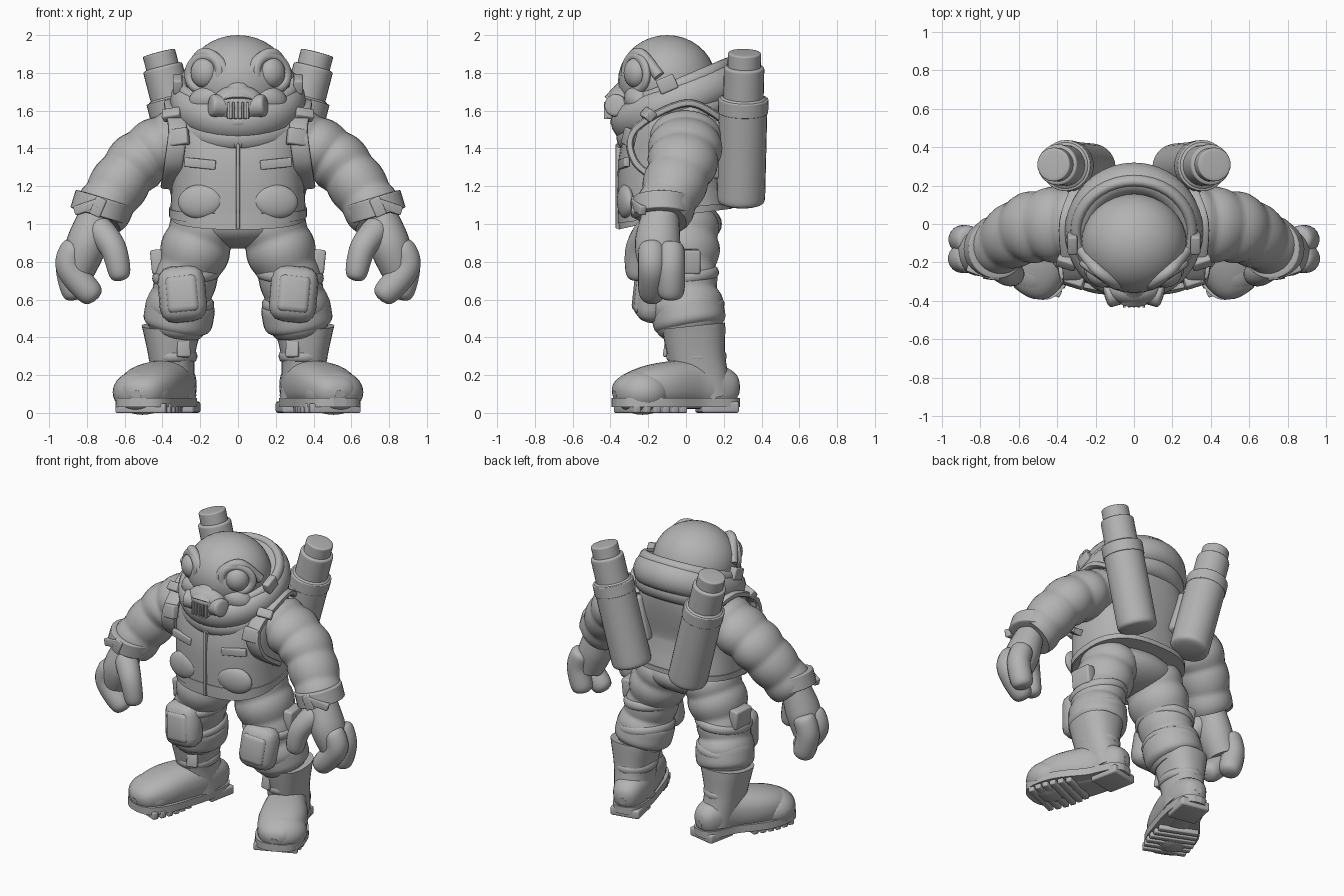
import bpy, bmesh, math
from mathutils import Vector, Matrix, Euler

cube = bpy.data.objects.get("Cube")
if cube:
    bpy.data.objects.remove(cube, do_unlink=True)

grey = bpy.data.materials.new("plain_grey")
grey.use_nodes = True
grey.diffuse_color = (.45, .45, .45, 1)
grey.node_tree.nodes["Principled BSDF"].inputs["Base Color"].default_value = grey.diffuse_color

RIGHTWARD, BACKWARD, UPWARD = Matrix.Identity(3)


def finish(name, bm, mirror):
    """Turn the bmesh into a smooth object, doubled on the other side if asked."""
    bmesh.ops.recalc_face_normals(bm, faces=bm.faces)
    mesh = bpy.data.meshes.new(name)
    bm.to_mesh(mesh)
    bm.free()
    mesh.materials.append(grey)
    part = bpy.data.objects.new(name, mesh)
    bpy.context.collection.objects.link(part)
    if mirror:
        part.modifiers.new("Mirror", 'MIRROR').use_mirror_merge = False
    bpy.ops.object.select_all(action='DESELECT')
    part.select_set(True)
    bpy.context.view_layer.objects.active = part
    bpy.ops.object.shade_smooth_by_angle(angle=math.radians(40))


def blend(values, f):
    """Smooth curve through evenly spaced values."""
    last = len(values) - 1
    if not last:
        return values[0]
    i = min(int(f * last), last - 1)
    t = f * last - i
    a, b, c, d = (values[max(0, min(last, k))] for k in range(i - 1, i + 3))
    return b + ((c - a) * t + (a * 2 - b * 5 + c * 4 - d) * t ** 2 + (b * 3 - a - c * 3 + d) * t ** 3) / 2


def skin(name, centres, sizes, ref, power, sides, closed, mirror, shape=None):
    """Skin superellipse rings; each size is along ref, then across it."""
    bm, rings, count = bmesh.new(), [], len(centres)
    for i, (centre, (along, across)) in enumerate(zip(centres, sizes)):
        before = centres[i - 1] if closed else centres[max(i - 1, 0)]
        after = centres[(i + 1) % count] if closed else centres[min(i + 1, count - 1)]
        tangent = (after - before).normalized()
        u = (ref - tangent * ref.dot(tangent)).normalized()
        v = tangent.cross(u)
        ring = []
        for k in range(sides):
            angle = math.tau * k / sides
            c, s = (math.copysign(abs(q) ** (2 / power), q) for q in (math.cos(angle), math.sin(angle)))
            ring.append(bm.verts.new(centre + u * along * c + v * across * s))
        rings.append(ring)
    for i in range(count if closed else count - 1):
        a, b = rings[i], rings[(i + 1) % count]
        for k in range(sides):
            bm.faces.new((a[k], a[k - 1], b[k - 1], b[k]))
    if not closed:
        bm.faces.new(rings[0])
        bm.faces.new(rings[-1])
    if shape:
        for vert in bm.verts:
            shape(vert.co)
    finish(name, bm, mirror)


def tube(name, path, radii, flat=(1,), ref=RIGHTWARD, power=2, folds=0, ends=0,
         sides=28, rows=32, mirror=True, shape=None):
    """Loft along a path; folds puffs it up in bands, ends rounds it off."""
    path = [Vector(point) for point in path]
    centres, sizes = [], []
    for row in range(rows + 1):
        f = (1 - math.cos(math.pi * row / rows)) / 2 if ends else row / rows
        radius = blend(radii, f)
        if folds:
            radius *= .96 + abs(math.sin(math.pi * folds * f)) * .08
        if ends:
            radius *= max(.05, 1 - abs(2 * f - 1) ** ends) ** .5
        centres.append(blend(path, f))
        sizes.append((radius, radius * blend(flat, f)))
    skin(name, centres, sizes, ref, power, sides, False, mirror, shape)


def loop(name, centre, width, depth, height, thick, turn=(0, 0, 0), mirror=True):
    """Closed elliptical roll, turned about its centre."""
    rot, steps = Euler(turn).to_matrix(), 40
    angles = [math.tau * k / steps for k in range(steps)]
    centres = [Vector(centre) + rot @ Vector((width * math.cos(a), depth * math.sin(a), 0)) for a in angles]
    skin(name, centres, [(height, thick)] * steps, rot @ UPWARD, 2, 16, True, mirror)


def ball(name, centre, radii, turn=(0, 0, 0), mirror=True):
    bm = bmesh.new()
    bmesh.ops.create_uvsphere(bm, u_segments=32, v_segments=18, radius=1)
    placing = Matrix.LocRotScale(Vector(centre), Euler(turn), Vector(radii))
    bmesh.ops.transform(bm, matrix=placing, verts=bm.verts)
    finish(name, bm, mirror)


def block(name, centre, size, turn=(0, 0, 0), soft=.2, mirror=True):
    """Box whose edges are rounded by a share of its thinnest side."""
    bm = bmesh.new()
    bmesh.ops.create_cube(bm, size=1)
    bmesh.ops.scale(bm, vec=size, verts=bm.verts)
    bmesh.ops.bevel(bm, geom=bm.edges[:], offset=soft * min(size), segments=3, affect='EDGES', profile=.5)
    placing = Matrix.LocRotScale(Vector(centre), Euler(turn), None)
    bmesh.ops.transform(bm, matrix=placing, verts=bm.verts)
    finish(name, bm, mirror)


def drop_hem(co):
    """Tilt the jacket's lower edge down toward the front."""
    co.z += co.y * max(0, min(1, (1.2 - co.z) * 6)) / 7


# Jacket
waist = Vector((0, -.06, 1.05))
tube("jacket", [waist, (0, -.08, 1.3), (0, -.04, 1.5), (0, 0, 1.7)], [.36, .35, .38, .27],
     flat=[.83, .8, .7, .9], power=2.5, sides=48, mirror=False, shape=drop_hem)
tube("jacket_hem", [waist, waist + UPWARD * .04], [.365], flat=[.83], power=2.5,
     sides=48, rows=2, mirror=False, shape=drop_hem)
block("zip", (0, -.357, 1.2), (.02, .03, .45), mirror=False)
block("zip_flap", (0, -.33, 1.45), (.04, .05, .1), turn=(-.3, 0, 0), mirror=False)
ball("lower_pocket", (.2, -.32, 1.12), (.12, .04, .09), turn=(0, .1, .2))
block("chest_flap", (.2, -.33, 1.32), (.17, .03, .05), turn=(0, -.1, .2))
for level in (1.2, 1.33, 1.46):
    across = Vector((.3, -.1, 0))
    middle = Vector((0, .16, level))
    tube("back_fold", [middle - across * .1, middle + across * .5, middle + across], [.02, .05, .03],
         flat=[.7], ref=UPWARD, sides=14)

# Harness
tube("shoulder_strap", [(.27, .2, 1.55), (.34, 0, 1.64), (.32, -.27, 1.5), (.34, -.27, 1.33), (.36, -.1, 1.2)],
     [.05], flat=[.4], power=4, sides=16)
block("strap_buckle", (.31, -.3, 1.46), (.1, .05, .09), turn=(-.2, .15, .3))
block("strap_clip", (.35, -.2, 1.58), (.1, .05, .06), turn=(-.7, .15, .3))

# Collar rolls around the neck
neck, tilt = Vector((0, -.04, 1.65)), (.4, 0, 0)
loop("collar", neck, .28, .3, .1, .08, tilt, mirror=False)
loop("collar_lip", neck + UPWARD * .08, .3, .29, .04, .03, tilt, mirror=False)
loop("collar_base", neck - UPWARD * .09, .28, .27, .08, .08, tilt, mirror=False)
block("collar_tab", (.32, -.1, 1.74), (.05, .1, .08), turn=tilt)

# Masked head with slanted goggle eyes
skull = Vector((0, -.1, 1.755))
ball("head", skull, (.275, .26, .245), mirror=False)
eye = Vector((.18, -.265, 1.8))
ball("eye", eye, (.075, .06, .08), turn=(0, 0, .6))
loop("eye_rim", eye, .1, .085, .02, .025, (math.pi / 2, .4, .6))
tube("brow", [(.05, -.32, 1.76), (.1, -.3, 1.86), (.19, -.24, 1.9), (.27, -.14, 1.78)], [.03],
     ref=UPWARD, sides=14)
mouth = Vector((0, -.38, 1.6))
ball("cheek", (.17, -.25, 1.66), (.1, .07, .07), turn=(0, .3, .5))
ball("muzzle", mouth + (BACKWARD + UPWARD) * .035, (.14, .08, .1), mirror=False)
ball("chin", mouth + (BACKWARD - UPWARD * 2) * .03, (.08, .05, .04), mirror=False)
tube("nose_ridge", [(0, -.32, 1.76), (0, -.4, 1.65)], [.04, .08], flat=[.5], sides=16, mirror=False)
tube("filter", [(.05, -.35, 1.62), (.15, -.38, 1.63)], [.06], ref=UPWARD, ends=6, sides=20)
tube("filter_strap", [(.1, -.34, 1.64), (.2, -.26, 1.66), (.28, -.13, 1.7)], [.03], flat=[.7],
     ref=UPWARD, sides=12)
block("mouth_grille", mouth - BACKWARD * .01, (.12, .06, .09), mirror=False)
for row in range(3):
    bar = mouth + RIGHTWARD * row * .025 - BACKWARD * .04
    block("grille_bar", bar, (.012, .03, .09))

# Twin tanks leaning outward
tank_base, tank_top = Vector((.21, .29, 1.1)), Vector((.42, .31, 1.91))
for name, start, stop, radius in (("tank_body", 0, .72, .128), ("tank_band", .6, .7, .133),
                                  ("tank_neck", .65, .91, .107), ("tank_valve", .85, 1, .088)):
    tube(name, [tank_base.lerp(tank_top, start), tank_base.lerp(tank_top, stop)], [radius], ends=20)
block("tank_mount", (.24, .19, 1.4), (.16, .1, .3), turn=(0, .25, 0))

# Sleeves
shoulder, elbow, wrist = Vector((.28, 0, 1.48)), Vector((.54, -.02, 1.32)), Vector((.74, -.13, 1.04))
tube("sleeve", [shoulder, elbow, wrist], [.18, .19, .18, .16, .145], flat=[.8, .87, 1],
     ref=BACKWARD, folds=5, rows=48)
cuff_top = wrist + UPWARD * .1 - RIGHTWARD * .03
tube("cuff", [cuff_top, wrist], [.155], ref=BACKWARD, ends=20)
block("cuff_tab", (.74, -.27, 1.09), (.06, .04, .1), turn=(0, -.4, .1))
block("cuff_strap", (.8, -.25, 1.09), (.14, .04, .05), turn=(0, .3, .35))
block("sleeve_patch", (.56, -.03, 1.45), (.09, .1, .03), turn=(0, .76, -.1))

# Gloves
tube("palm", [wrist + UPWARD * .05, (.8, -.15, .9), (.85, -.14, .75)], [.09, .12, .1], flat=[.9], ref=BACKWARD)
for number, name in enumerate(("outer_finger", "inner_finger")):
    knuckle = Vector((.85, -.08, .9)) - BACKWARD * number * .1
    bend = knuckle + Vector((.04, 0, -.13))
    tip = knuckle - RIGHTWARD * number * .1 - UPWARD * .3
    tube(name, [knuckle, bend, tip], [.075], ref=BACKWARD, ends=6, sides=18)
tube("thumb", [(.76, -.17, 1), (.66, -.25, .87), (.62, -.26, .7)], [.08, .06], ref=BACKWARD, ends=6, sides=18)

# Trousers
hip, knee, ankle = Vector((.16, -.03, 1.04)), Vector((.28, -.02, .7)), Vector((.33, .03, .42))
ball("hips", (0, -.03, 1), (.33, .22, .13), mirror=False)
tube("trouser_leg", [hip, knee, ankle], [.17, .18, .16, .17, .14], flat=[1.12], folds=5, rows=48)
tube("calf_puff", [ankle.lerp(knee, .72), ankle.lerp(knee, .03)], [.185], flat=[1.05], ends=4)
for height in (.1, -.5):
    loop("knee_strap", knee.lerp(ankle, -height), .16, .18, .03, .02, (.1, .1, 0))
pad = Vector((.295, -.18, .63))
block("knee_pad", pad, (.25, .17, .3), turn=(-.1, .1, .1), soft=.45)
block("knee_plate", pad - BACKWARD * .06, (.17, .07, .2), turn=(-.1, .1, .1), soft=.45)
block("thigh_pouch", (.42, 0, .8), (.07, .15, .13), turn=(0, .1, .1))

# Boots, toes turned out
heel, toe = Vector((.3, .28, .12)), Vector((.54, -.38, .1))
instep, ball_of_foot = Vector((.35, .06, .15)), Vector((.46, -.16, .14))
tube("boot_shaft", [(.35, .04, .46), (.35, .06, .28), (.33, .1, .08)], [.16, .12, .11],
     flat=[1.05, 1.25, 1.35], power=2.4)
loop("boot_strap", (.345, .055, .3), .11, .14, .03, .02)
block("boot_buckle", (.29, -.09, .34), (.07, .04, .09), turn=(-.15, 0, -.3))
tube("boot_foot", [heel, instep, ball_of_foot, toe], [.11, .13, .12, .09], flat=[.9, .95, 1.3, 1.4],
     ref=UPWARD, power=2.4, ends=5)
ball("toe_cap", (.505, -.23, .11), (.16, .15, .12), turn=(0, 0, .4))


def lay_flat(co):
    """Press the sole into an even slab."""
    co.z = .08 if co.z > .06 else .03


tube("sole", [Vector((p.x, p.y, .06)) for p in (heel, instep, ball_of_foot, toe)], [.035],
     flat=[3, 3.5, 4.7, 4.3], ref=UPWARD, power=6, ends=5, shape=lay_flat)
block("heel_block", (.315, .165, .03), (.2, .2, .06), turn=(0, 0, .2))
for row in range(6):
    f = row / 6
    width = .26 + math.sin(math.pi * f) * .05
    block("tread", (.42 + f * .11, -.06 - f * .3, .025), (width, .04, .05), turn=(0, 0, .4))
